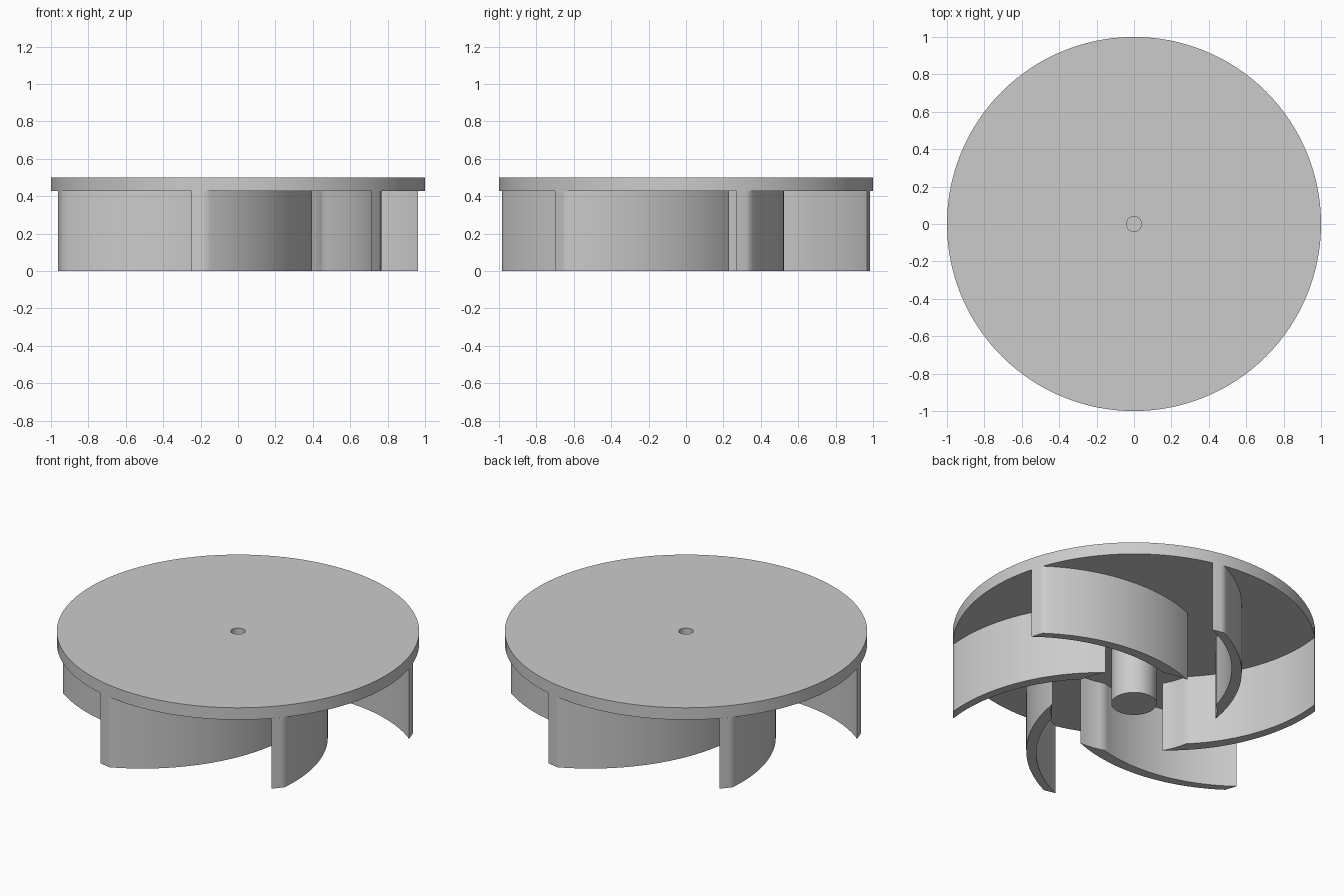
import bpy, bmesh
from math import radians, cos, sin, pi, atan2
from mathutils import Vector, Matrix

cube = bpy.data.objects.get("Cube")
if cube:
    bpy.data.objects.remove(cube, do_unlink=True)

PLATE_Z, TOP_Z, HUB_Z = 0.427, 0.5, 0.05
RIM_R, INNER_R, HUB_R, HOLE_R = 1.0, 0.458, 0.125, 0.04
BLADES = 6

grey = bpy.data.materials.new("plain grey")
grey.use_nodes = True
colour = (0.6, 0.6, 0.6, 1)
grey.diffuse_color = colour
grey.node_tree.nodes["Principled BSDF"].inputs["Base Color"].default_value = colour


def finish(name, bm):
    """Turn a bmesh into a smooth-shaded object with crisp edges."""
    bmesh.ops.recalc_face_normals(bm, faces=bm.faces)
    mesh = bpy.data.meshes.new(name)
    bm.to_mesh(mesh)
    bm.free()
    mesh.materials.append(grey)
    obj = bpy.data.objects.new(name, mesh)
    bpy.context.collection.objects.link(obj)
    bpy.ops.object.select_all(action="DESELECT")
    obj.select_set(True)
    bpy.context.view_layer.objects.active = obj
    bpy.ops.object.shade_smooth_by_angle(angle=radians(40))
    return obj


def lathe(name, profile, steps=128):
    bm = bmesh.new()
    verts = [bm.verts.new((r, 0, z)) for r, z in profile]
    edges = [bm.edges.new(pair) for pair in zip(verts, verts[1:])]
    bmesh.ops.spin(bm, geom=verts + edges, cent=(0, 0, 0), axis=(0, 0, 1),
                   angle=2 * pi, steps=steps, use_merge=True)
    bmesh.ops.remove_doubles(bm, verts=bm.verts, dist=1e-5)
    return finish(name, bm)


def polar(r, degrees):
    return Vector((r * cos(radians(degrees)), r * sin(radians(degrees))))


def arc(start, end, radius, steps):
    """Points from start up to (not including) end, bulging outward."""
    mid, chord = (start + end) / 2, end - start
    normal = Vector((-chord.y, chord.x)).normalized()
    if normal.dot(mid) < 0:
        normal.negate()
    centre = mid - normal * (radius ** 2 - chord.length_squared / 4) ** 0.5
    a, b = start - centre, end - centre
    a0 = atan2(a.y, a.x)
    sweep = (atan2(b.y, b.x) - a0 + pi) % (2 * pi) - pi
    return [centre + radius * Vector((cos(a0 + sweep * i / steps), sin(a0 + sweep * i / steps)))
            for i in range(steps)]


# Plate, hub and blind shaft hole turned as one body
lathe("plate_and_hub", [(0, 0.2), (HOLE_R, 0.2), (HOLE_R, TOP_Z), (RIM_R, TOP_Z),
                        (RIM_R, PLATE_Z), (HUB_R, PLATE_Z), (HUB_R, HUB_Z), (0, HUB_Z)])

# Curved blade outline, trimmed by the rim and by an inner circle
rim_a, rim_b = polar(RIM_R, 15.6), polar(RIM_R, 19.8)
tip, heel = polar(INNER_R, 90), polar(INNER_R, 71)
outline = (arc(rim_a, rim_b, RIM_R, 4) + arc(rim_b, tip, 1.0, 28)
           + arc(tip, heel, INNER_R, 6) + arc(heel, rim_a, 0.94, 28))

# Blades hanging evenly around the plate
for i in range(BLADES):
    bm = bmesh.new()
    face = bm.faces.new([bm.verts.new((p.x, p.y, 0)) for p in outline])
    side = bmesh.ops.extrude_face_region(bm, geom=[face])["geom"]
    raised = [v for v in side if isinstance(v, bmesh.types.BMVert)]
    bmesh.ops.translate(bm, verts=raised, vec=(0, 0, PLATE_Z))
    bmesh.ops.rotate(bm, verts=bm.verts, matrix=Matrix.Rotation(2 * pi * i / BLADES, 3, "Z"))
    finish(f"blade_{i + 1}", bm)
